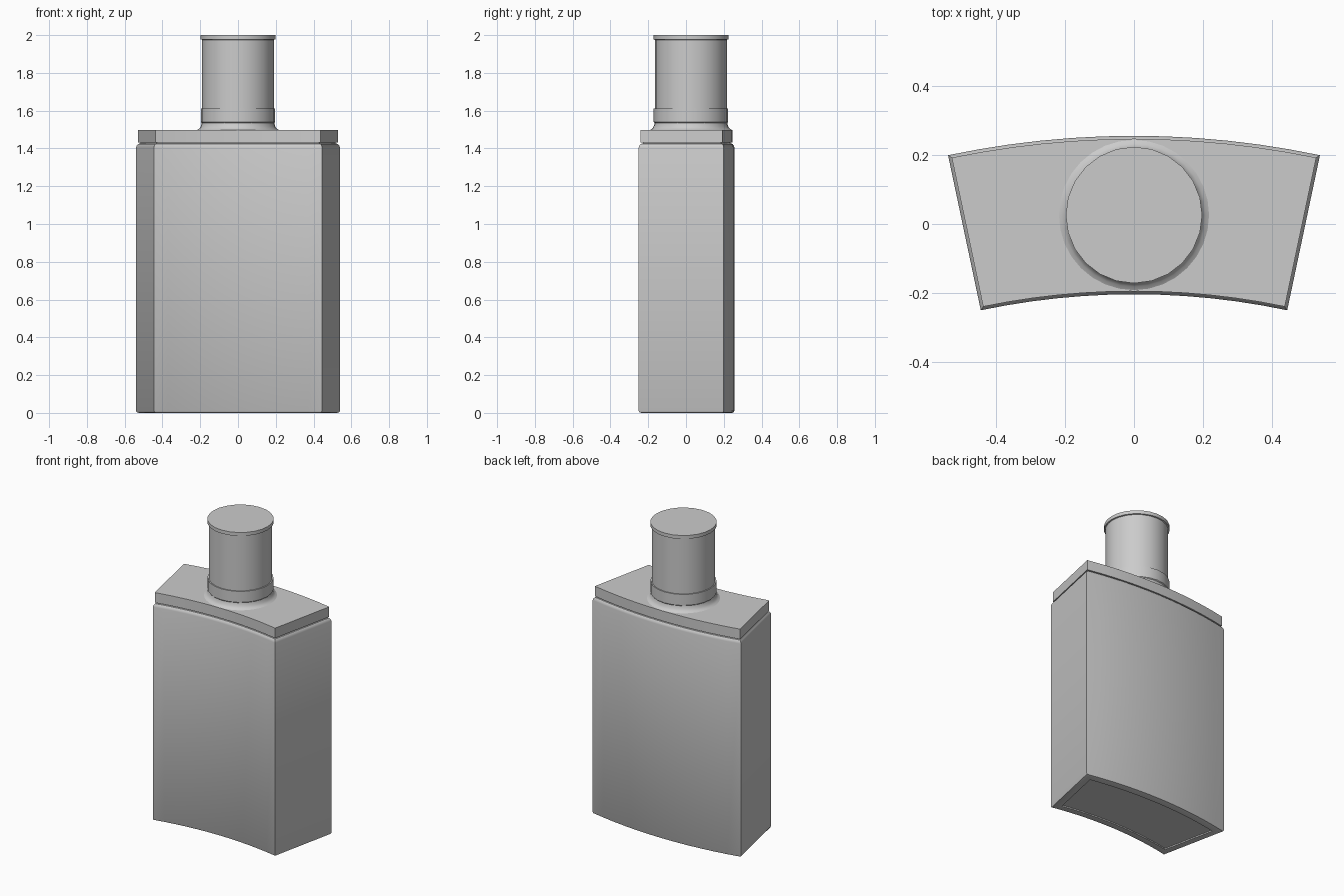
import bpy, bmesh, math
from mathutils import Vector

cube = bpy.data.objects.get("Cube")
if cube:
    bpy.data.objects.remove(cube)

grey = bpy.data.materials.new("plain_grey")
grey.use_nodes = True
grey.diffuse_color = (0.6, 0.6, 0.6, 1)
grey.node_tree.nodes["Principled BSDF"].inputs["Base Color"].default_value = (0.6, 0.6, 0.6, 1)

ARC_Y = -2.358          # centre of the flask curvature
INNER, OUTER = 2.154, 2.614
HALF_ANGLE = 0.208
SEGMENTS = 12


def finish(name, bm, angle=30):
    bmesh.ops.recalc_face_normals(bm, faces=bm.faces)
    mesh = bpy.data.meshes.new(name)
    bm.to_mesh(mesh)
    bm.free()
    obj = bpy.data.objects.new(name, mesh)
    bpy.context.collection.objects.link(obj)
    mesh.materials.append(grey)
    bpy.ops.object.select_all(action="DESELECT")
    obj.select_set(True)
    bpy.context.view_layer.objects.active = obj
    bpy.ops.object.shade_smooth_by_angle(angle=math.radians(angle))
    return obj


def sector_outline(inset):
    """Closed curved outline, shrunk evenly by inset."""
    points = []
    for radius, sign in ((INNER + inset, 1), (OUTER - inset, -1)):
        half = HALF_ANGLE - inset / radius
        for i in range(SEGMENTS + 1):
            a = sign * half * (2 * i / SEGMENTS - 1)
            points.append((radius * math.sin(a), ARC_Y + radius * math.cos(a)))
    return points


def curved_slab(name, levels):
    """Stack of (inset, height) outlines bridged into a closed solid."""
    bm = bmesh.new()
    rings = [[bm.verts.new((x, y, z)) for x, y in sector_outline(inset)]
             for inset, z in levels]
    for low, high in zip(rings, rings[1:]):
        for i in range(len(low)):
            j = (i + 1) % len(low)
            bm.faces.new((low[i], low[j], high[j], high[i]))
    # caps as quad strips between inner and outer arcs
    for ring in (rings[0], rings[-1]):
        n = len(ring)
        for i in range(SEGMENTS):
            bm.faces.new((ring[i], ring[i + 1], ring[n - 2 - i], ring[n - 1 - i]))
    return finish(name, bm)


def lathe(name, profile, sides, centre):
    """Revolve (radius, height) points about a vertical axis."""
    bm = bmesh.new()
    verts = [bm.verts.new((r, 0, z)) for r, z in profile]
    edges = [bm.edges.new(pair) for pair in zip(verts, verts[1:])]
    bmesh.ops.spin(bm, geom=verts + edges, cent=(0, 0, 0), axis=(0, 0, 1),
                   angle=2 * math.pi, steps=sides)
    bmesh.ops.remove_doubles(bm, verts=bm.verts, dist=0.0005)
    bmesh.ops.translate(bm, verts=bm.verts, vec=Vector(centre))
    return finish(name, bm, 35)


# Curved flask body with softened rims and a shallow base panel
curved_slab("flask_body", [
    (0.05, 0.008), (0.05, 0.0), (0.012, 0.0), (0.004, 0.003), (0, 0.01),
    (0, 1.405), (0.003, 1.416), (0.01, 1.424), (0.02, 1.427)])

# Narrow seam and shoulder plate
curved_slab("shoulder_seam", [(0.02, 1.42), (0.02, 1.435)])
curved_slab("shoulder_plate", [(0.009, 1.431), (0.009, 1.497)])

# Flared neck, collar and cap
NECK = (0, 0.026, 0)
lathe("neck_flare", [(0, 1.49), (0.222, 1.495), (0.208, 1.502), (0.198, 1.514),
                     (0.192, 1.535), (0.19, 1.56), (0, 1.56)], 32, NECK)
lathe("neck_collar", [(0.188, 1.53), (0.197, 1.54), (0.197, 1.612),
                      (0.188, 1.612)], 24, NECK)
lathe("cap", [(0, 1.55), (0.19, 1.55), (0.19, 1.975), (0.198, 1.977),
              (0.198, 2.0), (0, 2.0)], 24, NECK)
